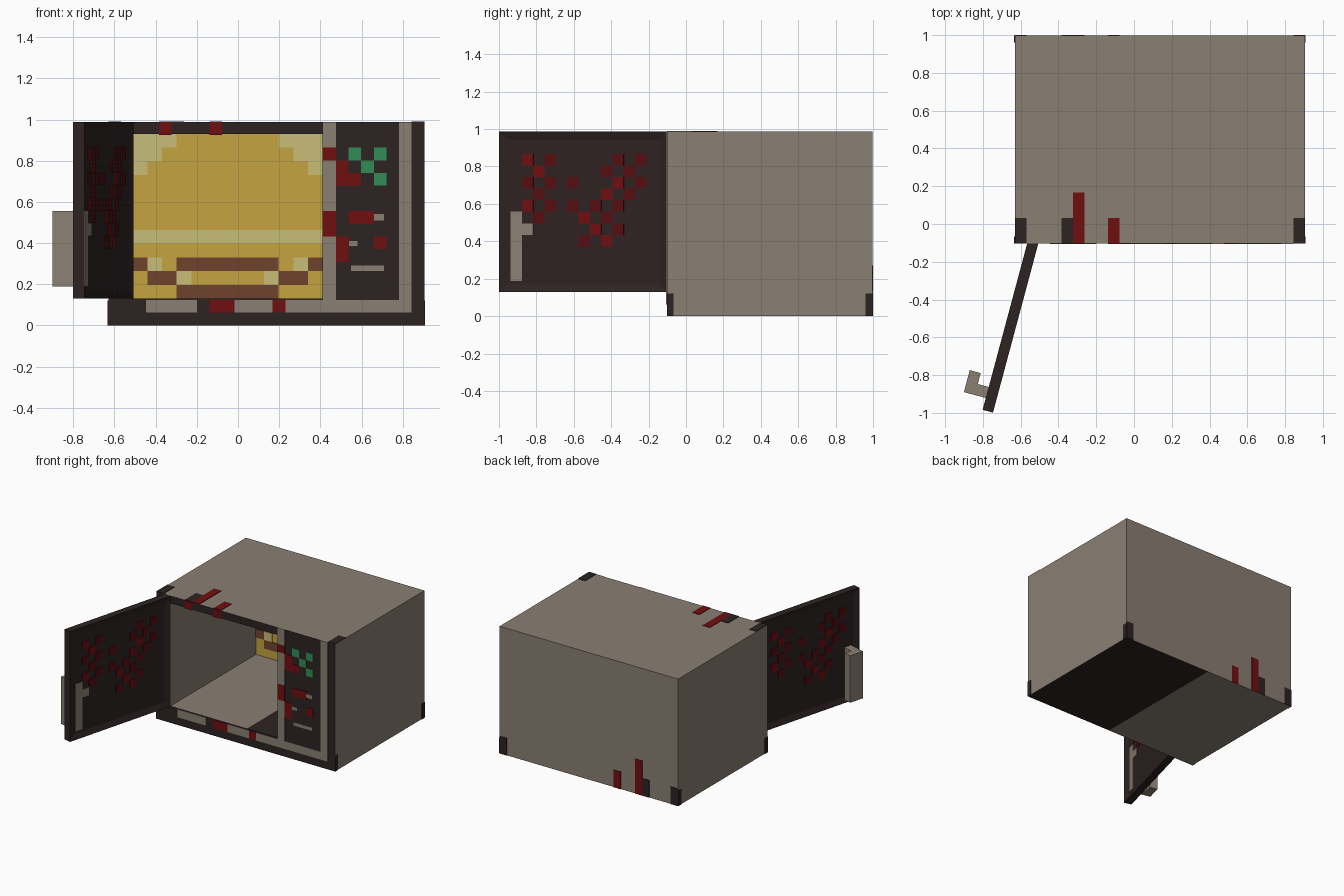
import bpy, bmesh, math
from mathutils import Vector, Matrix

cube = bpy.data.objects.get("Cube")
if cube:
    bpy.data.objects.remove(cube, do_unlink=True)


def material(name, rgb):
    m = bpy.data.materials.new(name)
    m.use_nodes = True
    m.diffuse_color = (*rgb, 1)
    m.node_tree.nodes["Principled BSDF"].inputs["Base Color"].default_value = (*rgb, 1)
    return m


GREY = material("warm_grey", (.254, .212, .171))
DARK = material("dark_brown", (.027, .016, .016))
RED = material("red", (.16, .0045, .005))
DEEP = material("deep_red", (.095, .004, .005))
GREEN = material("green", (.032, .262, .091))
YELLOW = material("yellow", (.552, .371, .051))
CREAM = material("cream", (.584, .509, .184))
BROWN = material("brown", (.159, .056, .026))
LETTERS = {"g": GREY, "k": DARK, "r": RED, "d": DEEP, "n": GREEN, "c": CREAM, "b": BROWN}

X, Y, Z = Vector((1, 0, 0)), Vector((0, 1, 0)), Vector((0, 0, 1))


def add_box(bm, lo, hi):
    lo, hi = Vector(lo), Vector(hi)
    size = Matrix.Diagonal((hi - lo).to_4d())
    size[3][3] = 1
    return bmesh.ops.create_cube(bm, size=1, matrix=Matrix.Translation((lo + hi) / 2) @ size)


def finish(bm, name, mats):
    bmesh.ops.recalc_face_normals(bm, faces=bm.faces)
    mesh = bpy.data.meshes.new(name)
    bm.to_mesh(mesh)
    bm.free()
    for m in mats:
        mesh.materials.append(m)
    obj = bpy.data.objects.new(name, mesh)
    bpy.context.collection.objects.link(obj)
    return obj


def box(name, lo, hi, mat=GREY, sides=()):
    """Box with other materials on the faces that look along given directions."""
    bm = bmesh.new()
    add_box(bm, lo, hi)
    bmesh.ops.recalc_face_normals(bm, faces=bm.faces)
    for f in bm.faces:
        for i, (direction, _) in enumerate(sides, 1):
            if f.normal.dot(direction) > .9:
                f.material_index = i
    return finish(bm, name, [mat] + [m for _, m in sides])


def frame(origin, u, v, n):
    """Matrix of a surface: u across, v up, n outward."""
    m = Matrix((u, v, n)).transposed().to_4x4()
    m.translation = Vector(origin)
    return m


def plates(name, mat, surface, rects):
    """Thin plates (u0, u1, v0, v1) lying on a surface."""
    bm = bmesh.new()
    for u0, u1, v0, v1 in rects:
        add_box(bm, (u0, v0, -.001), (u1, v1, .004))
    bm.transform(surface)
    finish(bm, name, [mat])


def paint(name, art, surface, cw, ch):
    """Blocky paintwork: each letter is one cell, rows run downward from the origin."""
    for letter, mat in LETTERS.items():
        rects = []
        for r, row in enumerate(art):
            c = 0
            while c < len(row):
                end = c
                while end < len(row) and row[end] == letter:
                    end += 1
                if end > c:
                    rects.append((c * cw, end * cw, -(r + 1) * ch, -r * ch))
                c = max(end, c + 1)
        if rects:
            plates(f"{name}_{mat.name}", mat, surface, rects)


# Main dimensions
L, R, F, B, H = -.63, .905, -.102, .997, .987
CL, CR, CB, CT, BACK = -.51, .41, .13, .93, .95
SPLIT = .147
front = (-Y, DARK)

# Case walls round the open cavity
box("left_wall", (L, F, 0), (CL, BACK, H), GREY, [front])
box("control_block", (CR, F, 0), (R, BACK, H), GREY, [front, (-Z, DARK)])
box("top_wall", (CL, F, CT), (CR, BACK, H), GREY, [front])
box("floor_left", (CL, F, 0), (SPLIT, BACK, CB), GREY, [front])
box("floor_right", (SPLIT, F, 0), (CR, BACK, CB), GREY, [front, (Z, DARK), (-Z, DARK)])
box("back_wall_left", (L, BACK, 0), (SPLIT, B, H), GREY, [(-Y, YELLOW)])
box("back_wall_right", (SPLIT, BACK, 0), (R, B, H), GREY, [(-Y, YELLOW), (-Z, DARK)])

# Painted picture on the cavity back
paint("back_picture", [
    "ccc       ccc",
    "cc         cc",
    "c           c",
    "", "", "", "",
    "ccccccccccccc",
    "",
    "bc bbbbbbb cb",
    " bbc     cbb ",
    "   bbbbbbb   "],
    frame((CL, BACK, CT), X, Z, -Y), (CR - CL) / 13, (CT - CB) / 12)

# Control panel and front border
cell = (R - L) / 25
gap = " " * 17
plain = gap + "g     g"
paint("front_panel", [
    "    r   r        g     g",
    plain,
    gap + "r n n g",
    gap + "gr n  g",
    gap + "grr n g",
    plain, plain,
    gap + "r rr  g",
    gap + "r     g",
    gap + "gr  r g",
    gap + "gr    g",
    plain, plain, plain,
    "   gggg rrgggrgggggggggg"],
    frame((L, F, H), X, Z, -Y), cell, H / 16)
plates("panel_dashes", GREY, frame((0, F, 0), X, Z, -Y),
       [(.66, .71, .51, .54), (.54, .58, .385, .41), (.55, .71, .265, .29)])

# Stains along the front of the top and the foot of the back
stains = ["     r", "     r"] + ["k   kr  r" + " " * 15 + "k"] * 2
drop = .0675
paint("top_stain", stains, frame((L, F + 4 * drop, H), X, Y, Z), cell, drop)
paint("back_stain", stains, frame((L, B, 4 * drop), X, Z, Y), cell, drop)
for name, x, n in (("left", R, X), ("right", L, -X)):
    plates(name + "_corner_stain", DARK, frame((x, 0, 0), Y, Z, n),
           [(F, F + .035, 0, .12), (B - .037, B, 0, .12)])

# Open door: local axes run along its width, up, and outward
angle = math.radians(15)
along = Vector((-math.sin(angle), -math.cos(angle), 0))
out = Vector((-math.cos(angle), math.sin(angle), 0))
hinge = Vector((-.507, -.105, 0))
WIDTH, THICK, RIM, SUNK = .925, .057, .06, .015
door = frame(hinge, along, Z, out)

bm = bmesh.new()
add_box(bm, (0, CB, 0), (WIDTH, H, THICK))
bmesh.ops.recalc_face_normals(bm, faces=bm.faces)
big = [f for f in bm.faces if abs(f.normal.z) > .9]
bmesh.ops.inset_individual(bm, faces=big, thickness=RIM, depth=-SUNK)
bm.transform(door)
finish(bm, "door", [DARK])

# Splashes on both sunken door panels
splash = [
    " r d     d d",
    "  r     d d",
    " d d d   r d",
    "  d     r d",
    " r d d d d",
    "g d   r d",
    "gd     r d",
    "g     d r",
    "g", "g", "g"]
splash[6] = "gg     r d"
pitch = .0626
paint("door_inside", splash,
      frame(hinge + along * (WIDTH - RIM) + out * SUNK + Z * .866, -along, Z, -out), pitch, .0616)
paint("door_outside", [row.replace("g", " ") for row in splash],
      frame(hinge + along * RIM + out * (THICK - SUNK) + Z * .866, along, Z, out), pitch, .0616)

# Hooked handle: a stem off the door and an arm toward the hinge
bm = bmesh.new()
low, high = .19, .555
add_box(bm, (.8, low, THICK - SUNK), (.86, high, THICK + .12))
add_box(bm, (.74, low, THICK + .06), (.8, high, THICK + .12))
bm.transform(door)
finish(bm, "door_handle", [GREY])
